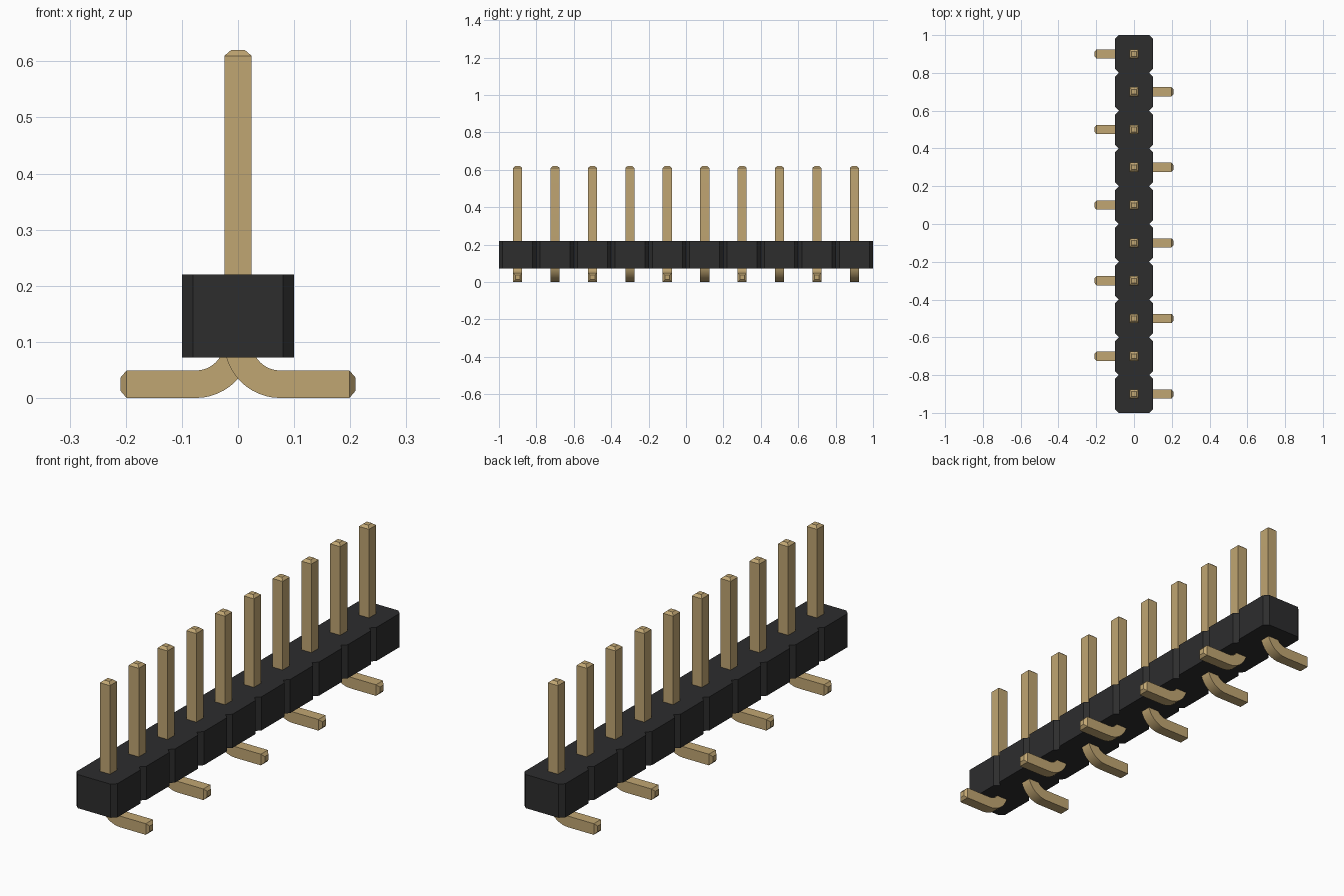
import bpy, bmesh
from math import sin, cos, pi
from mathutils import Vector

cube = bpy.data.objects.get("Cube")
if cube:
    bpy.data.objects.remove(cube, do_unlink=True)

COUNT, PITCH = 10, 0.2
HALF = 0.0245          # half width of a pin
BODY_LOW, BODY_TOP = 0.072, 0.22


def make_material(name, color):
    mat = bpy.data.materials.new(name)
    mat.use_nodes = True
    mat.diffuse_color = (*color, 1)
    mat.node_tree.nodes["Principled BSDF"].inputs["Base Color"].default_value = (*color, 1)
    return mat


gold = make_material("gold_metal", (0.53, 0.38, 0.17))
black = make_material("black_plastic", (0.026, 0.026, 0.027))


def finish(bm, name, mat):
    bmesh.ops.recalc_face_normals(bm, faces=bm.faces)
    mesh = bpy.data.meshes.new(name)
    bm.to_mesh(mesh)
    bm.free()
    obj = bpy.data.objects.new(name, mesh)
    bpy.context.collection.objects.link(obj)
    mesh.materials.append(mat)
    return obj


def make_housing():
    # Row of chamfered blocks drawn as one outline, then extruded upward
    bm = bmesh.new()
    wide, narrow, cut = 0.1, 0.08, 0.02
    side = []
    for i in range(COUNT):
        y = (i - COUNT / 2) * PITCH
        if i == 0:
            side.append((narrow, y))
        side += [(wide, y + cut), (wide, y + PITCH - cut), (narrow, y + PITCH)]
    outline = side + [(-x, y) for x, y in reversed(side)]
    face = bm.faces.new([bm.verts.new((x, y, BODY_LOW)) for x, y in outline])
    top = bmesh.ops.extrude_face_region(bm, geom=[face])["geom"]
    bmesh.ops.translate(bm, vec=(0, 0, BODY_TOP - BODY_LOW),
                        verts=[v for v in top if isinstance(v, bmesh.types.BMVert)])
    finish(bm, "housing", black)


def make_pin(index):
    # Square section swept down the post, round the bend and along the foot
    bend, tip = 0.075, 0.0105
    end_x, end_z = 0.209, 0.62
    down, out = Vector((0, 0, -1)), Vector((1, 0, 0))
    rings = [(Vector((0, 0, end_z)), down, 0.5), (Vector((0, 0, end_z - tip)), down, 1)]
    steps = 12
    for s in range(steps + 1):
        a = s / steps * pi / 2
        point = Vector((bend - bend * cos(a), 0, HALF + bend - bend * sin(a)))
        rings.append((point, Vector((sin(a), 0, -cos(a))), 1))
    rings += [(Vector((end_x - tip, 0, HALF)), out, 1), (Vector((end_x, 0, HALF)), out, 0.5)]

    bm = bmesh.new()
    across = Vector((0, HALF, 0))
    loops = []
    for point, tangent, scale in rings:
        normal = Vector((-tangent.z, 0, tangent.x)) * HALF
        loops.append([bm.verts.new(point + (normal * u + across * v) * scale)
                      for u, v in ((1, 1), (1, -1), (-1, -1), (-1, 1))])
    for a, b in zip(loops, loops[1:]):
        for k in range(4):
            bm.faces.new((a[k], a[(k + 1) % 4], b[(k + 1) % 4], b[k]))
    bm.faces.new(loops[0])
    bm.faces.new(loops[-1])

    # Feet alternate between the two sides
    direction = 1 if index % 2 == 0 else -1
    for v in bm.verts:
        v.co.x *= direction
        v.co.y += (index - (COUNT - 1) / 2) * PITCH
    pin = finish(bm, f"pin_{index + 1}", gold)
    bpy.ops.object.select_all(action="DESELECT")
    pin.select_set(True)
    bpy.context.view_layer.objects.active = pin
    bpy.ops.object.shade_smooth_by_angle(angle=pi / 6)


make_housing()
for i in range(COUNT):
    make_pin(i)
